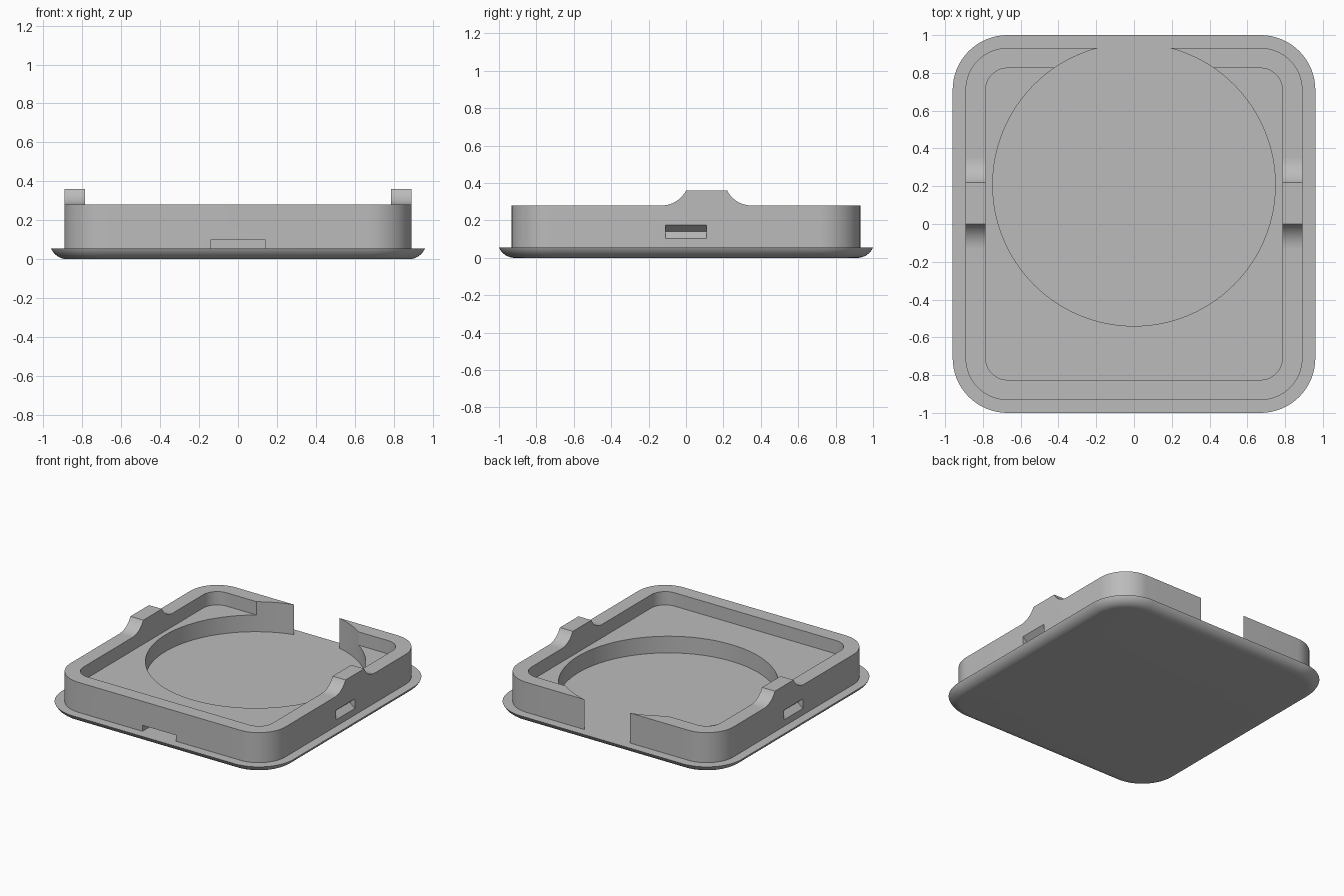
import bpy, bmesh
from math import sin, cos, pi, radians
from mathutils import Vector

cube = bpy.data.objects.get("Cube")
if cube:
    bpy.data.objects.remove(cube, do_unlink=True)

FLANGE_Z, POCKET_Z, RIM_Z, BUMP_Z = 0.055, 0.18, 0.28, 0.36
CORNER_X, CORNER_Y = 0.67, 0.71      # shared centres of all rounded corners

grey = bpy.data.materials.new("Grey")
grey.use_nodes = True
colour = (0.5, 0.5, 0.5, 1)
grey.diffuse_color = colour
grey.node_tree.nodes["Principled BSDF"].inputs["Base Color"].default_value = colour


def rounded_loop(radius, z, steps=16):
    """Rounded rectangle outline at height z."""
    points = []
    for quarter, (sx, sy) in enumerate([(1, 1), (-1, 1), (-1, -1), (1, -1)]):
        for i in range(steps + 1):
            a = (quarter + i / steps) * pi / 2
            points.append((sx * CORNER_X + radius * cos(a),
                           sy * CORNER_Y + radius * sin(a), z))
    return points


def loft(name, loops):
    """Solid skinned through matching closed loops, capped at both ends."""
    bm = bmesh.new()
    rings = [[bm.verts.new(p) for p in loop] for loop in loops]
    n = len(rings[0])
    for low, high in zip(rings, rings[1:]):
        for i in range(n):
            j = (i + 1) % n
            bm.faces.new((low[i], low[j], high[j], high[i]))
    bm.faces.new(rings[0][::-1])
    bm.faces.new(rings[-1])
    bmesh.ops.recalc_face_normals(bm, faces=bm.faces)
    mesh = bpy.data.meshes.new(name)
    bm.to_mesh(mesh)
    bm.free()
    obj = bpy.data.objects.new(name, mesh)
    bpy.context.collection.objects.link(obj)
    mesh.materials.append(grey)
    return obj


def prism(name, outline, direction):
    """Extrude a closed 3D outline along a direction."""
    d = Vector(direction)
    return loft(name, [outline, [Vector(p) + d for p in outline]])


def activate(obj):
    bpy.ops.object.select_all(action='DESELECT')
    obj.select_set(True)
    bpy.context.view_layer.objects.active = obj


def cut(target, cutter):
    cutter.hide_render = True
    mod = target.modifiers.new("Cut", 'BOOLEAN')
    mod.operation, mod.solver, mod.object = 'DIFFERENCE', 'EXACT', cutter
    activate(target)
    bpy.ops.object.modifier_apply(modifier=mod.name)
    bpy.data.objects.remove(cutter, do_unlink=True)


# Base flange with a rounded underside
arc_r, arc_end, steps = 0.093, radians(66), 10
flange_loops = []
for i in range(steps + 1):
    a = arc_end * i / steps
    z = FLANGE_Z * (1 - cos(a)) / (1 - cos(arc_end))
    flange_loops.append(rounded_loop(0.29 - arc_r * (sin(arc_end) - sin(a)), z))
flange = loft("base_flange", flange_loops)

# Tray body
body = loft("tray_body", [rounded_loop(0.222, FLANGE_Z), rounded_loop(0.222, RIM_Z)])

# Shallow rectangular pocket
cut(body, loft("pocket_cutter", [rounded_loop(0.115, POCKET_Z), rounded_loop(0.115, 0.5)]))

# Deep round recess that breaks through the back wall
circle = [(0.748 * cos(i * pi / 64), 0.208 + 0.748 * sin(i * pi / 64), -0.1)
          for i in range(128)]
cut(body, prism("recess_cutter", circle, (0, 0, 0.6)))

# Low notch in the front wall
notch = [(-0.14, -1.1, 0), (0.14, -1.1, 0), (0.14, -1.1, 0.1), (-0.14, -1.1, 0.1)]
cut(body, prism("notch_cutter", notch, (0, 0.27, 0)))

# Raised grips with flared feet, and V-shaped latch grooves below them
flare_r, flare_end = 0.146, radians(63)
flare = [(flare_r * (sin(flare_end) - sin(flare_end * i / 12)),
          RIM_Z + flare_r * (1 - cos(flare_end * i / 12))) for i in range(12)]
flare.append((0, BUMP_Z))
profile = [(-y, z) for y, z in flare] + [(0.22 + y, z) for y, z in reversed(flare)]
bumps = []
for side, label in ((1, "left"), (-1, "right")):
    outline = [(side * 0.785, y, z) for y, z in profile]
    bumps.append(prism(label + "_grip", outline, (side * 0.107, 0, 0)))
    groove = [(side * x, -0.11, z) for x, z in
              ((0.902, 0.095), (0.902, 0.185), (0.85, 0.14))]
    cut(body, prism("groove_cutter", groove, (0, 0.22, 0)))

for obj in [flange, body] + bumps:
    activate(obj)
    bpy.ops.object.shade_smooth_by_angle(angle=radians(30))
